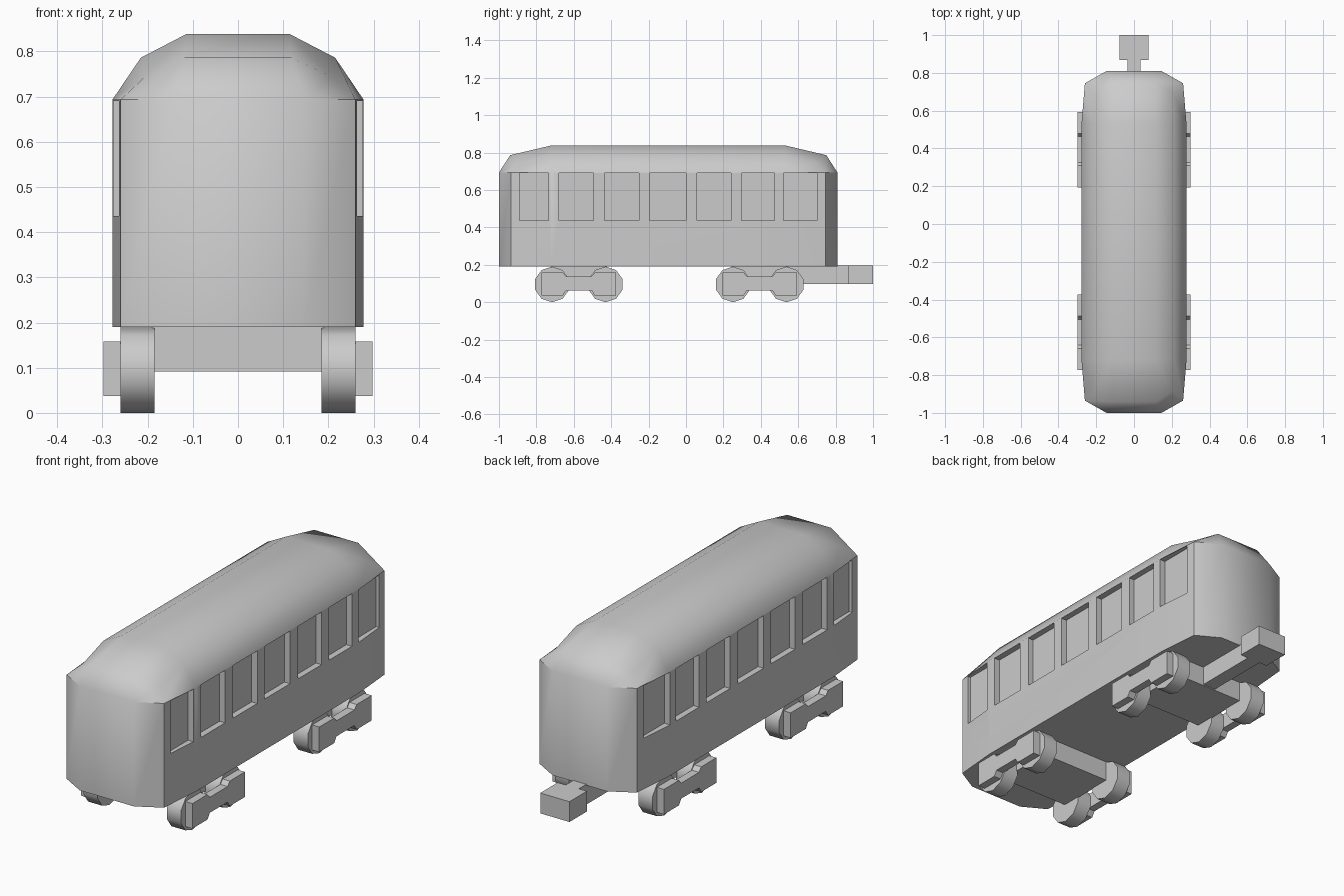
import bpy, bmesh, math
from mathutils import Matrix, Vector

if "Cube" in bpy.data.objects:
    bpy.data.objects.remove(bpy.data.objects["Cube"])


def add_object(name, bm, smooth=None):
    bmesh.ops.recalc_face_normals(bm, faces=bm.faces)
    mesh = bpy.data.meshes.new(name)
    bm.to_mesh(mesh)
    bm.free()
    ob = bpy.data.objects.new(name, mesh)
    bpy.context.collection.objects.link(ob)
    if smooth:
        activate(ob)
        bpy.ops.object.shade_smooth_by_angle(angle=math.radians(smooth))
    return ob


def activate(ob):
    bpy.ops.object.select_all(action='DESELECT')
    ob.select_set(True)
    bpy.context.view_layer.objects.active = ob


def box(bm, lo, hi):
    lo, hi = Vector(lo), Vector(hi)
    m = Matrix.Translation((lo + hi) / 2) @ Matrix.Diagonal((*(hi - lo), 1))
    bmesh.ops.create_cube(bm, size=1, matrix=m)


# Carriage body: quarter rings (half width, distance from end, height)
FRONT, BACK = -1.0, 0.81
plan = [(0.145, 0), (0.26, 0.065), (0.278, 0.28)]
quarters = [
    [(x, d, 0.19) for x, d in plan],
    [(x, d, 0.693) for x, d in plan],
    [(0.118, 0.06, 0.786), (0.205, 0.115, 0.745), (0.215, 0.28, 0.786)],
    [(0.115, 0.28, 0.838)] * 3,
]
bm = bmesh.new()
rings = []
for q in quarters:
    pts = [(x, FRONT + d, z) for x, d, z in q]
    pts += [(x, BACK - d, z) for x, d, z in reversed(q)]
    pts += [(-x, y, z) for x, y, z in reversed(pts)]
    rings.append([bm.verts.new(p) for p in pts])
for a, b in zip(rings, rings[1:]):
    for i in range(12):
        j = (i + 1) % 12
        bm.faces.new((a[i], a[j], b[j], b[i]))
bm.faces.new(rings[0])
bm.faces.new(rings[-1])
bmesh.ops.remove_doubles(bm, verts=bm.verts, dist=1e-4)
body = add_object("carriage_body", bm)

# Recessed windows cut into both sides
windows = [(-0.89, -0.735), (-0.68, -0.495), (-0.435, -0.25), (-0.195, 0.0),
           (0.06, 0.24), (0.297, 0.473), (0.52, 0.70)]
bm = bmesh.new()
for y0, y1 in windows:
    for s in (-1, 1):
        xa, xb = sorted((s * 0.248, s * 0.35))
        box(bm, (xa, y0, 0.436), (xb, y1, 0.69))
cutter = add_object("window_cutter", bm)
cutter.hide_render = True
mod = body.modifiers.new("windows", 'BOOLEAN')
mod.operation = 'DIFFERENCE'
mod.solver = 'EXACT'
mod.object = cutter
activate(body)
bpy.ops.object.modifier_apply(modifier=mod.name)
bpy.data.objects.remove(cutter)
bpy.ops.object.shade_smooth_by_angle(angle=math.radians(40))

# Bogies: centre block, four wheels, two notched side frames
side = [(-0.2, 0.037), (-0.085, 0.037), (-0.068, 0.063), (0.068, 0.063),
        (0.085, 0.037), (0.2, 0.037), (0.2, 0.158), (0.085, 0.158),
        (0.068, 0.138), (-0.068, 0.138), (-0.085, 0.158), (-0.2, 0.158)]
for tag, cy in (("front", -0.573), ("rear", 0.394)):
    bm = bmesh.new()
    box(bm, (-0.19, cy - 0.15, 0.092), (0.19, cy + 0.15, 0.192))
    add_object(tag + "_bogie_block", bm)
    for s, hand in ((-1, "left"), (1, "right")):
        for dy, n in ((-0.143, "a"), (0.143, "b")):
            bm = bmesh.new()
            # rotated so a wheel corner points straight up
            m = (Matrix.Translation((s * 0.2225, cy + dy, 0.095))
                 @ Matrix.Rotation(math.pi / 2, 4, 'Y'))
            bmesh.ops.create_cone(bm, cap_ends=True, segments=10, radius1=0.095,
                                  radius2=0.095, depth=0.075)
            top = max(bm.verts, key=lambda v: v.co.x).co
            spin = Matrix.Rotation(-math.atan2(top.y, top.x), 4, 'Z')
            bm.transform(m @ spin)
            add_object(f"{tag}_{hand}_wheel_{n}", bm, 40)
        bm = bmesh.new()
        face = bm.faces.new([bm.verts.new((s * 0.259, cy + y, z)) for y, z in side])
        ext = bmesh.ops.extrude_face_region(bm, geom=[face], use_keep_orig=True)
        moved = [v for v in ext["geom"] if isinstance(v, bmesh.types.BMVert)]
        bmesh.ops.translate(bm, verts=moved, vec=(s * 0.039, 0, 0))
        add_object(f"{tag}_{hand}_side_frame", bm)

# Coupler bar and head at the back
bm = bmesh.new()
box(bm, (-0.035, 0.5, 0.097), (0.035, 0.87, 0.195))
add_object("coupler_bar", bm)
bm = bmesh.new()
box(bm, (-0.078, 0.867, 0.097), (0.078, 1.0, 0.195))
add_object("coupler_head", bm)
